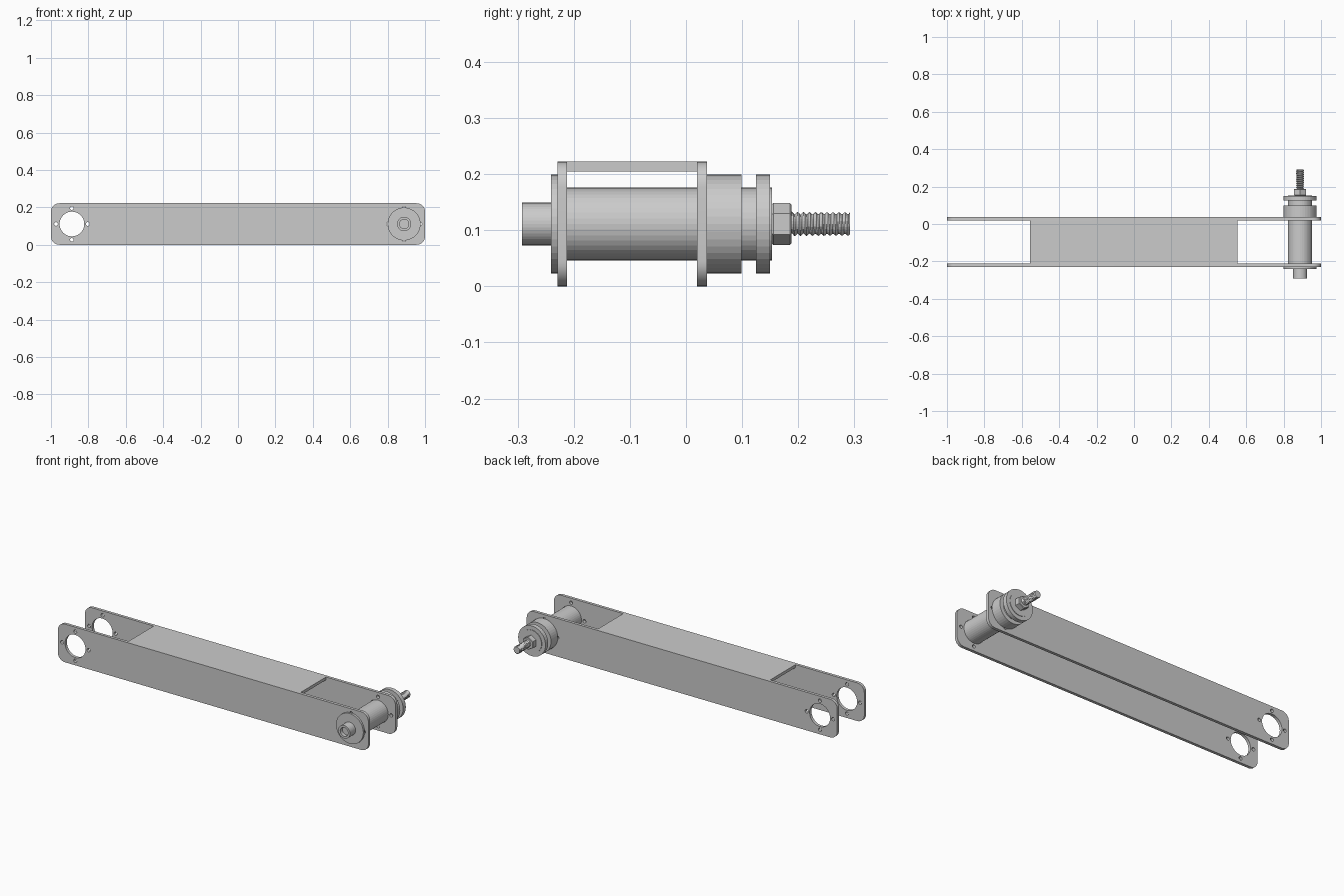
import bpy, bmesh, math
from mathutils import Vector

if "Cube" in bpy.data.objects:
    bpy.data.objects.remove(bpy.data.objects["Cube"])

PX, PZ = 0.888, 0.111   # pin axis, parallel to y


def finish(bm, name):
    bmesh.ops.remove_doubles(bm, verts=bm.verts, dist=1e-5)
    bmesh.ops.recalc_face_normals(bm, faces=bm.faces)
    me = bpy.data.meshes.new(name)
    bm.to_mesh(me)
    bm.free()
    ob = bpy.data.objects.new(name, me)
    bpy.context.collection.objects.link(ob)
    return ob


def lathe(name, profile, sides=40):
    """Revolve (y, radius) points around the pin axis."""
    bm = bmesh.new()
    vs = [bm.verts.new((PX, y, PZ + r)) for y, r in profile]
    es = [bm.edges.new(p) for p in zip(vs, vs[1:])]
    bmesh.ops.spin(bm, geom=vs + es, cent=(PX, 0, PZ), axis=(0, 1, 0),
                   angle=math.tau, steps=sides)
    return finish(bm, name)


def disc(name, y0, y1, r, sides=40):
    return lathe(name, [(y0, 0), (y0, r), (y1, r), (y1, 0)], sides)


def circle(cx, cz, r, n):
    return [(cx + r * math.cos(math.tau * i / n), cz + r * math.sin(math.tau * i / n))
            for i in range(n)]


def side_plate(name, y0, y1):
    # rounded outline
    outline, R = [], 0.045
    for k, (cx, cz) in enumerate([(1 - R, 0.222 - R), (R - 1, 0.222 - R),
                                  (R - 1, R), (1 - R, R)]):
        for i in range(9):
            a = math.pi / 2 * (k + i / 8)
            outline.append((cx + R * math.cos(a), cz + R * math.sin(a)))
    loops = [outline]
    # bore and four screw holes at each end
    for s in (-1, 1):
        loops.append(circle(s * PX, PZ, 0.066, 40))
        loops += [circle(s * PX + x, PZ + z, 0.010, 14)
                  for x, z in circle(0, 0, 0.085, 4)]
    cu = bpy.data.curves.new(name, 'CURVE')
    cu.dimensions, cu.fill_mode, cu.extrude = '2D', 'BOTH', (y1 - y0) / 2
    for loop in loops:
        sp = cu.splines.new('POLY')
        sp.points.add(len(loop) - 1)
        for p, (x, z) in zip(sp.points, loop):
            p.co = (x, z, 0, 1)
        sp.use_cyclic_u = True
    ob = bpy.data.objects.new(name, cu)
    bpy.context.collection.objects.link(ob)
    ob.location.y = (y0 + y1) / 2
    ob.rotation_euler.x = math.pi / 2
    bpy.ops.object.select_all(action='DESELECT')
    ob.select_set(True)
    bpy.context.view_layer.objects.active = ob
    bpy.ops.object.convert(target='MESH')


# Arm: two plates joined by a top web
side_plate("front_plate", -0.229, -0.212)
side_plate("back_plate", 0.020, 0.037)
bm = bmesh.new()
bmesh.ops.create_cube(bm, size=1)
for v in bm.verts:
    v.co = Vector((v.co.x * 1.11 - 0.002, v.co.y * 0.232 - 0.096, v.co.z * 0.017 + 0.2135))
finish(bm, "top_web")

# Pin assembly
disc("pivot_tube", -0.229, 0.153, 0.065)
disc("front_flange", -0.241, -0.229, 0.088)
lathe("front_boss", [(-0.272, 0), (-0.272, 0.025), (-0.292, 0.025),
                     (-0.292, 0.038), (-0.241, 0.038), (-0.241, 0)])
disc("bearing_collar", 0.037, 0.099, 0.088)
disc("end_washer", 0.125, 0.150, 0.088)

# Hex nut, corners up and down
lathe("hex_nut", [(0.153, 0), (0.153, 0.0345), (0.156, 0.0375), (0.185, 0.0375),
                  (0.188, 0.0345), (0.188, 0)], 6)

# Threaded rod: helical ridge swept along y
bm = bmesh.new()
N, PITCH, Y0, Y1 = 24, 0.0105, 0.186, 0.292
SUB = 4
rows = int((Y1 - Y0) / PITCH * SUB) + 1
grid = []
for j in range(rows + 1):
    y = Y0 + (Y1 - Y0) * j / rows
    ring = []
    for i in range(N):
        ph = ((y - Y0) / PITCH + i / N) % 1
        r = 0.0165 + 0.0055 * (1 - abs(2 * ph - 1))
        a = math.tau * i / N
        ring.append(bm.verts.new((PX + r * math.cos(a), y, PZ + r * math.sin(a))))
    grid.append(ring)
for a, b in zip(grid, grid[1:]):
    for i in range(N):
        k = (i + 1) % N
        bm.faces.new((a[i], a[k], b[k], b[i]))
bm.faces.new(grid[0])
bm.faces.new(grid[-1])
finish(bm, "threaded_rod")
